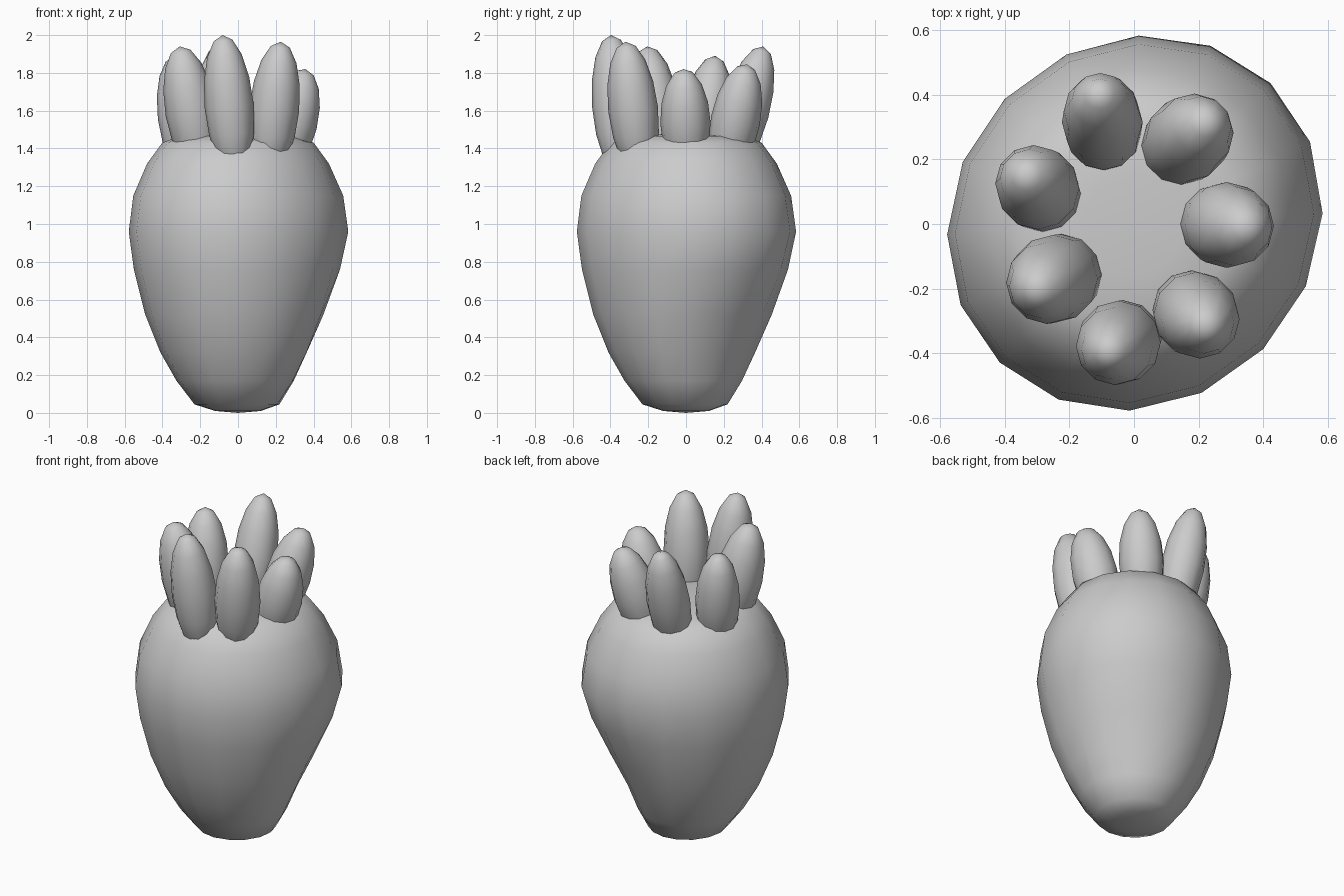
import bpy, bmesh
from math import sin, cos, pi, radians
from mathutils import Vector, Matrix

if "Cube" in bpy.data.objects:
    bpy.data.objects.remove(bpy.data.objects["Cube"])


def finish(bm, name):
    bmesh.ops.recalc_face_normals(bm, faces=bm.faces[:])
    mesh = bpy.data.meshes.new(name)
    bm.to_mesh(mesh)
    bm.free()
    for p in mesh.polygons:
        p.use_smooth = True
    obj = bpy.data.objects.new(name, mesh)
    bpy.context.collection.objects.link(obj)


# Body: lathe rings (radius, height, dent toward the back right corner)
SIDES = 16
RINGS = [(.12, .01, .0), (.23, .045, -.02), (.325, .17, -.055), (.41, .32, -.085),
         (.49, .52, -.07), (.55, .76, -.02), (.577, .96, .01), (.553, 1.15, .005),
         (.48, 1.32, 0), (.40, 1.43, 0), (.31, 1.465, 0), (.16, 1.475, 0)]
bm = bmesh.new()
rows = []
for r, z, dent in RINGS:
    row = []
    for i in range(SIDES):
        a = 2 * pi * i / SIDES
        a += radians(.9 + 2.3 * cos(2 * a))
        rad = r * (1 + .035 * sin(2 * a)) + dent * max(0, cos(a - pi / 4)) ** 2
        row.append(bm.verts.new((rad * cos(a), rad * sin(a), z)))
    rows.append(row)
bottom, top = bm.verts.new((0, 0, 0)), bm.verts.new((0, 0, 1.48))
for i in range(SIDES):
    j = (i + 1) % SIDES
    for lo, hi in zip(rows, rows[1:]):
        bm.faces.new((lo[i], lo[j], hi[j], hi[i]))
    bm.faces.new((bottom, rows[0][j], rows[0][i]))
    bm.faces.new((top, rows[-1][i], rows[-1][j]))
finish(bm, "body")

# Crown leaves: centre x, y, lean x, y, tip height, radius
LEAVES = [(-.098, .315, -.01, .095, 1.94, .125),
          (.165, .262, .065, .06, 1.845, .131),
          (.287, -.003, .07, -.01, 1.82, .133),
          (.192, -.28, .035, -.04, 1.965, .132),
          (-.047, -.367, -.035, -.03, 2.0, .13),
          (-.248, -.17, -.06, -.035, 1.94, .137),
          (-.297, .11, -.04, .045, 1.89, .128)]
for n, (x, y, dx, dy, tip, rad) in enumerate(LEAVES):
    half = (tip - 1.25) / 2
    axis = Vector((dx, dy, half))
    bm = bmesh.new()
    bmesh.ops.create_uvsphere(bm, u_segments=12, v_segments=8, radius=1)
    rot = Vector((0, 0, 1)).rotation_difference(axis).to_matrix().to_4x4()
    bm.transform(Matrix.Translation((x, y, tip - half)) @ rot
                 @ Matrix.Diagonal((rad, rad, axis.length, 1)))
    finish(bm, f"leaf_{n + 1}")
